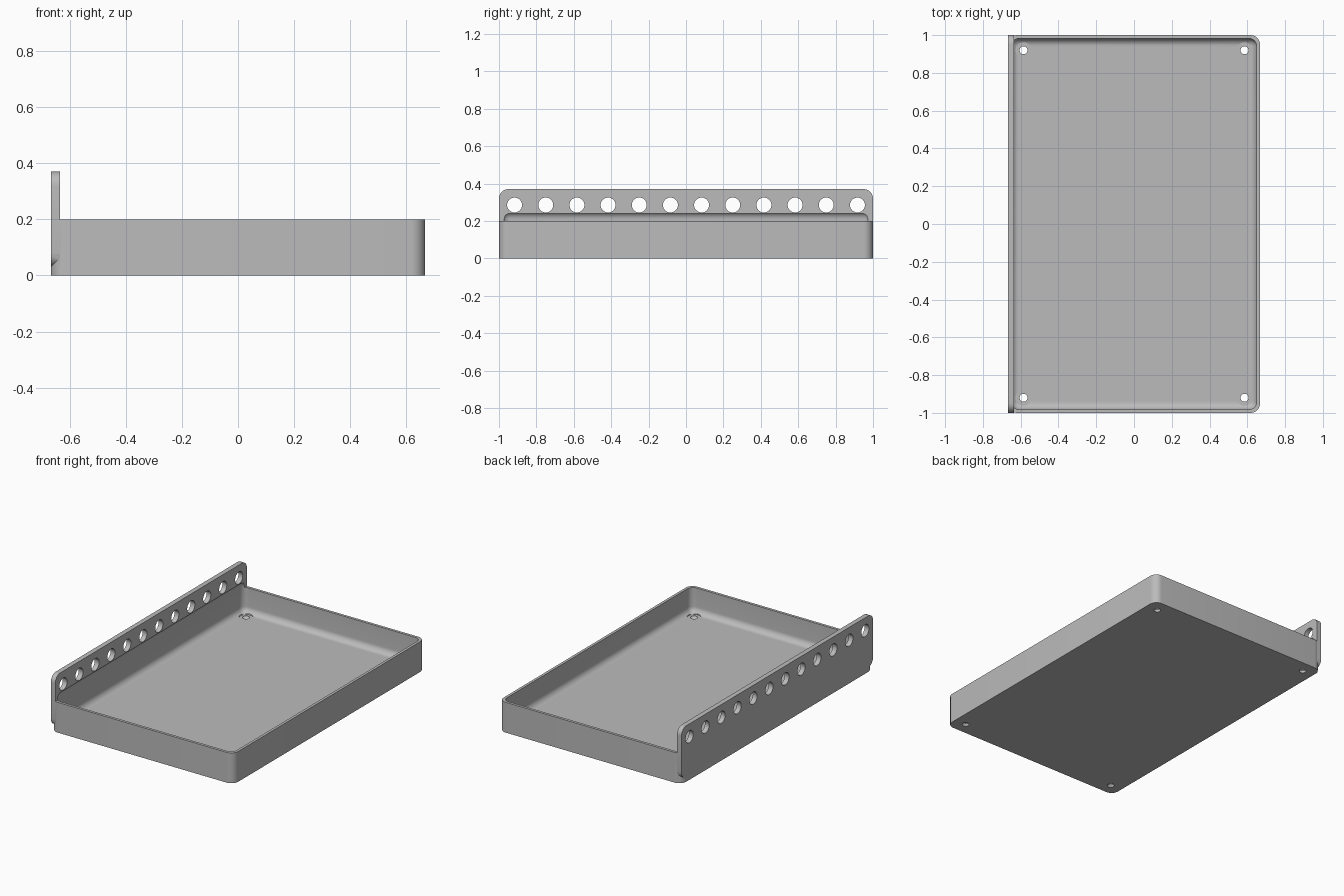
import bpy
import bmesh
from math import pi, radians
from mathutils import Matrix, Vector

if "Cube" in bpy.data.objects:
    bpy.data.objects.remove(bpy.data.objects["Cube"], do_unlink=True)

HALF_X, HALF_Y = 0.667, 1.0
WALL, FLOOR, RIM = 0.018, 0.036, 0.2

grey = bpy.data.materials.new("plain grey")
grey.use_nodes = True
colour = (0.5, 0.5, 0.5, 1)
grey.diffuse_color = colour
grey.node_tree.nodes["Principled BSDF"].inputs["Base Color"].default_value = colour


def make_object(name, bm):
    mesh = bpy.data.meshes.new(name)
    bm.to_mesh(mesh)
    bm.free()
    mesh.materials.append(grey)
    obj = bpy.data.objects.new(name, mesh)
    bpy.context.collection.objects.link(obj)
    return obj


def rounded_box(name, low, high, radius, axis=None):
    """Box with the edges along one axis rounded, or all edges when axis is None."""
    low, high = Vector(low), Vector(high)
    bm = bmesh.new()
    bmesh.ops.create_cube(bm, size=1)
    for v in bm.verts:
        v.co = (low + high) / 2 + v.co * (high - low)
    edges = [e for e in bm.edges if axis is None
             or abs((e.verts[0].co - e.verts[1].co).normalized()[axis]) > 0.9]
    bmesh.ops.bevel(bm, geom=edges, offset=radius, segments=8,
                    profile=0.5, affect='EDGES')
    return make_object(name, bm)


def add_cone(bm, matrix, r1, r2, depth):
    bmesh.ops.create_cone(bm, cap_ends=True, segments=32, radius1=r1,
                          radius2=r2, depth=depth, matrix=matrix)


def combine(target, tool, operation):
    mod = target.modifiers.new(operation.lower(), 'BOOLEAN')
    mod.operation, mod.object, mod.solver = operation, tool, 'EXACT'
    bpy.context.view_layer.objects.active = target
    bpy.ops.object.modifier_apply(modifier=mod.name)
    bpy.data.objects.remove(tool, do_unlink=True)


# Tray block joined with the hanging rail along its right side
tray = rounded_box("tray_with_rail", (-HALF_X, -HALF_Y, 0), (HALF_X, HALF_Y, RIM), 0.05, axis=2)
rail = rounded_box("rail", (-HALF_X, -HALF_Y, 0.03), (-0.635, HALF_Y, 0.37), 0.05, axis=0)
combine(tray, rail, 'UNION')

# Filleted cavity, which also undercuts the foot of the rail
cavity = rounded_box("cavity_cutter", (WALL - HALF_X, WALL - HALF_Y, FLOOR),
                     (HALF_X - WALL, HALF_Y - WALL, 0.25), 0.04)
combine(tray, cavity, 'DIFFERENCE')

# Row of round holes through the rail
bm = bmesh.new()
for i in range(12):
    place = Matrix.Translation((-0.65, (i - 5.5) / 6, 0.285))
    add_cone(bm, place @ Matrix.Rotation(pi / 2, 4, 'Y'), 0.04, 0.04, 0.1)
combine(tray, make_object("rail_hole_cutter", bm), 'DIFFERENCE')

# Screw holes in the floor corners: shaft first, then the countersink
for r1, r2, z, depth in ((0.021, 0.021, 0.02, 0.1),
                         (0.02, 0.042, FLOOR - 0.011, 0.022),
                         (0.042, 0.042, FLOOR + 0.02, 0.04)):
    bm = bmesh.new()
    for x in (-0.585, 0.585):
        for y in (-0.92, 0.92):
            add_cone(bm, Matrix.Translation((x, y, z)), r1, r2, depth)
    combine(tray, make_object("screw_hole_cutter", bm), 'DIFFERENCE')

bpy.ops.object.select_all(action='DESELECT')
tray.select_set(True)
bpy.context.view_layer.objects.active = tray
bpy.ops.object.shade_smooth_by_angle(angle=radians(30))
